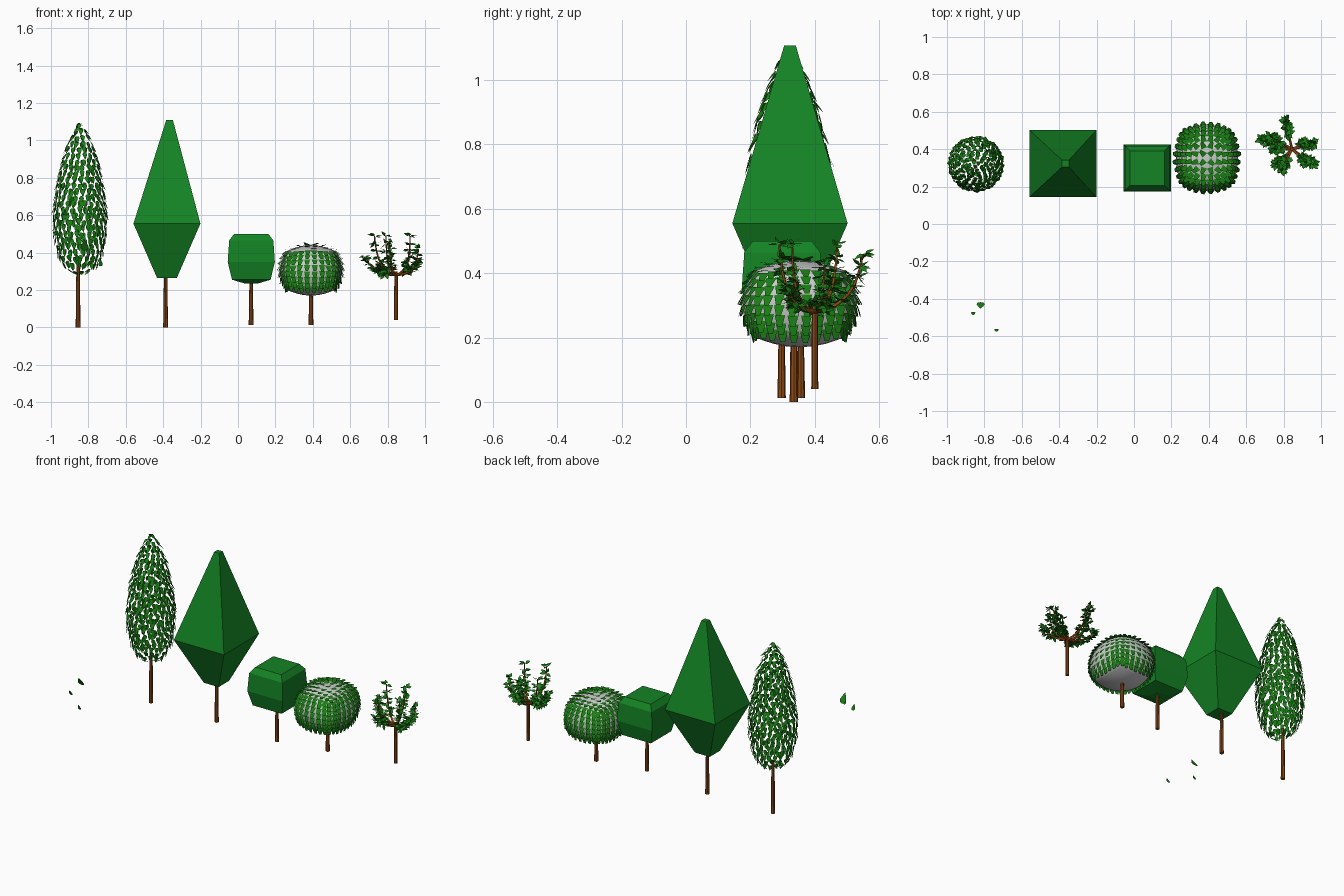
import bpy, bmesh, math, random
from mathutils import Vector

if "Cube" in bpy.data.objects:
    bpy.data.objects.remove(bpy.data.objects["Cube"])

random.seed(4)


def material(name, rgb):
    m = bpy.data.materials.new(name)
    m.diffuse_color = (*rgb, 1)
    m.use_nodes = True
    m.node_tree.nodes["Principled BSDF"].inputs["Base Color"].default_value = m.diffuse_color
    return m


GREEN = material("foliage_green", (0.007, 0.23, 0.018))
LEAF = material("leaf_green", (0.010, 0.21, 0.007))
BARK = material("bark_brown", (0.26, 0.065, 0.008))

# Leaf outlines as (across, along), base at 0 and tip at 1
TEARDROP = [(0, 0), (.36, .08), (.5, .3), (.32, .62), (0, 1), (-.32, .62), (-.5, .3), (-.36, .08)]
SHINGLE = [(-.5, 0), (.5, 0), (.22, 1), (-.22, 1)]


def finish(name, bm, mat=None):
    me = bpy.data.meshes.new(name)
    bm.to_mesh(me)
    bm.free()
    ob = bpy.data.objects.new(name, me)
    bpy.context.collection.objects.link(ob)
    if mat:
        me.materials.append(mat)
    return ob


def add_leaf(bm, base, along, normal, length, width, outline):
    along = along.normalized()
    across = along.cross(normal).normalized()
    bm.faces.new([bm.verts.new(base + across * (u * width) + along * (v * length)) for u, v in outline])


def trunk(name, x, y, z0, z1, r0=0.013, r1=0.009):
    bm = bmesh.new()
    bmesh.ops.create_cone(bm, cap_ends=True, segments=8, radius1=r0, radius2=r1, depth=z1 - z0)
    bmesh.ops.translate(bm, verts=bm.verts, vec=(x, y, (z0 + z1) / 2))
    finish(name, bm, BARK)


def square_crown(name, x, y, levels):
    """Stack of square rings (z, half width, x shift), closed at both ends."""
    bm = bmesh.new()
    rings = [[bm.verts.new((x + dx + sx * h, y + sy * h, z))
              for sx, sy in ((-1, -1), (1, -1), (1, 1), (-1, 1))] for z, h, dx in levels]
    for a, b in zip(rings, rings[1:]):
        for i in range(4):
            j = (i + 1) % 4
            bm.faces.new((a[i], a[j], b[j], b[i]))
    bm.faces.new(rings[0][::-1])
    bm.faces.new(rings[-1])
    finish(name, bm, GREEN)


# Trunks
trunk("cypress_trunk", -0.855, 0.335, 0, 0.34)
trunk("pointed_tree_trunk", -0.387, 0.335, 0, 0.28)
trunk("box_tree_trunk", 0.07, 0.297, 0.012, 0.25)
trunk("shingled_tree_trunk", 0.39, 0.357, 0.012, 0.2)
trunk("branching_tree_trunk", 0.845, 0.40, 0.04, 0.3, 0.011, 0.009)

# Solid low-poly crowns
square_crown("pointed_crown", -0.38, 0.323, [(.265, .053, 0), (.555, .179, 0), (1.108, .018, .014)])
square_crown("box_crown", 0.071, 0.299,
             [(.235, .035, 0), (.255, .103, 0), (.35, .126, 0), (.465, .118, 0), (.5, .092, 0)])

# Open cypress crown: a shell of hanging teardrop leaves
profile = [(.295, .035), (.31, .075), (.38, .115), (.5, .138), (.6, .143),
           (.75, .125), (.9, .093), (1.0, .057), (1.06, .025), (1.085, .008)]


def radius_at(z):
    for (za, ra), (zb, rb) in zip(profile, profile[1:]):
        if z <= zb:
            return ra + (rb - ra) * (z - za) / (zb - za), (rb - ra) / (zb - za)
    return profile[-1][1], -1


bm = bmesh.new()
rows = 25
for k in range(rows):
    z0 = .30 + .775 * k / (rows - 1)
    r, slope = radius_at(z0)
    n = max(3, round(math.tau * r / 0.033))
    for i in range(n):
        a = math.tau * (i + .5 * (k % 2)) / n + random.uniform(-.06, .06)
        z = z0 + random.uniform(-.008, .008)
        out = Vector((math.cos(a), math.sin(a), 0))
        side = Vector((-out.y, out.x, 0))
        down = -(out * slope + Vector((0, 0, 1))).normalized()
        normal = (out - Vector((0, 0, 1)) * slope).normalized()
        along = down + normal * random.uniform(0, .35) + side * random.uniform(-.3, .3)
        base = Vector((-.845, .32, z)) + out * r - down * .02
        add_leaf(bm, base, along, normal, .043, .025, TEARDROP)
finish("cypress_leaves", bm, LEAF)

# Rounded grey core covered with shingle leaves
bm = bmesh.new()
bmesh.ops.create_cube(bm, size=2)
bmesh.ops.subdivide_edges(bm, edges=bm.edges[:], cuts=7, use_grid_fill=True)
for v in bm.verts:
    c = v.co.lerp(v.co.normalized(), .78)
    v.co = Vector((.39 + c.x * .166, .353 + c.y * .178, .305 + c.z * .135))
bm.normal_update()
shingles = bmesh.new()
for f in bm.faces:
    n = f.normal.copy()
    if n.z < -.72:
        continue
    down = Vector((0, 0, -1)) + n * n.z
    if down.length < .02:
        down = Vector((1, 0, 0))
    down.normalize()
    base = f.calc_center_median() + n * .003 - down * .012
    add_leaf(shingles, base, down + n * random.uniform(.3, .5), n, .036, .034, SHINGLE)
core = finish("shingled_tree_core", bm)
core.data.polygons.foreach_set("use_smooth", [True] * len(core.data.polygons))
finish("shingled_tree_leaves", shingles, LEAF)

# Branching tree: curved branches with leaf clusters
root = Vector((.845, .40, .28))
tips = [(.68, .45, .38), (.73, .47, .49), (.81, .55, .46), (.92, .33, .49), (.965, .43, .42),
        (.96, .32, .36), (.79, .29, .49), (.76, .32, .34), (.91, .43, .33), (.75, .40, .31)]
cu = bpy.data.curves.new("branches", "CURVE")
cu.dimensions = "3D"
cu.bevel_depth = .006
cu.bevel_resolution = 1
cu.materials.append(BARK)
bm = bmesh.new()
for t in tips:
    tip = Vector(t)
    path = []
    for i in range(9):
        s = i / 8
        p = root.lerp(tip, s)
        p.z = root.z + (tip.z - root.z) * s ** 1.7
        swell = math.sin(s * math.pi) * .03
        path.append(p + Vector((tip.x - root.x, tip.y - root.y, 0)).normalized() * swell)
    sp = cu.splines.new("POLY")
    sp.points.add(8)
    for i, p in enumerate(path):
        sp.points[i].co = (*p, 1)
        sp.points[i].radius = 1.2 - i * .09
    for p in path[3:]:
        for _ in range(8):
            d = Vector([random.gauss(0, 1) for _ in range(3)]).normalized()
            n = Vector((random.uniform(-.6, .6), random.uniform(-.6, .6), 1))
            d.z *= .5
            add_leaf(bm, p + d * random.uniform(.002, .012), d, n, .03, .022, TEARDROP)
bpy.context.collection.objects.link(bpy.data.objects.new("branches", cu))
finish("branching_tree_leaves", bm, LEAF)

# Three loose leaves in front of the cypress
bm = bmesh.new()
for base, tip, w in (((-.82, -.418, .41), (-.82, -.453, .468), .044),
                     ((-.86, -.47, .355), (-.86, -.488, .392), .025),
                     ((-.735, -.56, .327), (-.735, -.577, .365), .024)):
    base, d = Vector(base), Vector(tip) - Vector(base)
    add_leaf(bm, base, d, Vector((0, -1, -.3)), d.length, w, TEARDROP)
finish("loose_leaves", bm, LEAF)
